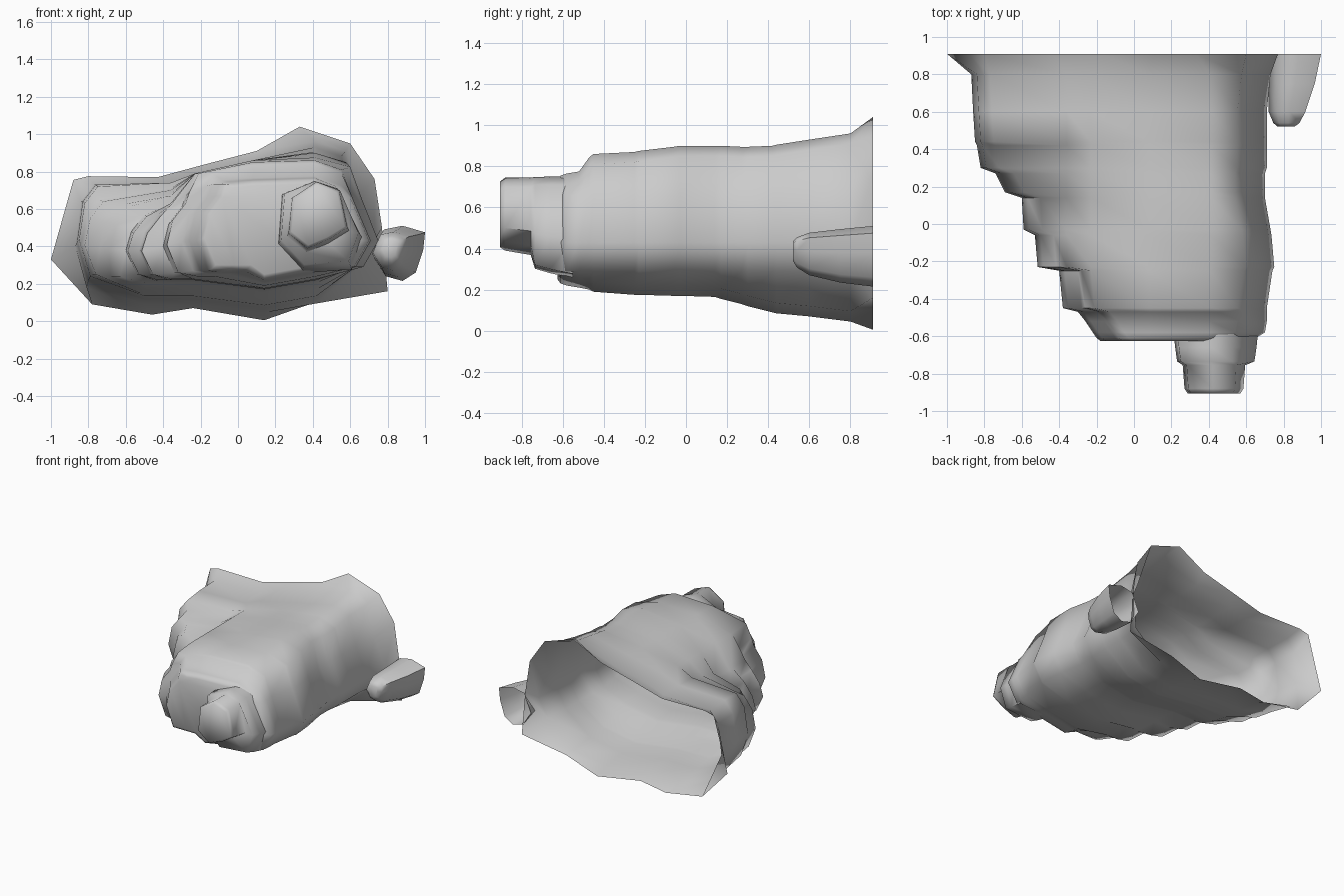
import bpy, bmesh, math

cube = bpy.data.objects.get("Cube")
if cube:
    bpy.data.objects.remove(cube, do_unlink=True)

rock = bpy.data.materials.new("Pale grey rock")
rock.use_nodes = True
colour = (0.6, 0.6, 0.6, 1)
rock.diffuse_color = colour
rock.node_tree.nodes["Principled BSDF"].inputs["Base Color"].default_value = colour


def loft(name, rings, angle=65):
    """Skin rings of (x, y, z) points from an open back to a closed front."""
    bm = bmesh.new()
    rows = [[bm.verts.new(p) for p in ring] for ring in rings]
    for back, front in zip(rows, rows[1:]):
        count = len(back)
        for i in range(count):
            j = (i + 1) % count
            bm.faces.new((back[i], back[j], front[j], front[i]))
    bm.faces.new(rows[-1])
    bmesh.ops.recalc_face_normals(bm, faces=bm.faces)
    mesh = bpy.data.meshes.new(name)
    bm.to_mesh(mesh)
    bm.free()
    obj = bpy.data.objects.new(name, mesh)
    bpy.context.collection.objects.link(obj)
    mesh.materials.append(rock)
    bpy.ops.object.select_all(action='DESELECT')
    obj.select_set(True)
    bpy.context.view_layer.objects.active = obj
    bpy.ops.object.shade_smooth_by_angle(angle=math.radians(angle))


def flat_ring(y, outline):
    return [(x, y, z) for x, z in outline]


def shrink(outline, cx, cz, factor):
    return [(cx + (x - cx) * factor, cz + (z - cz) * factor) for x, z in outline]


def cave_ring(y, left, shelf, low, top, right, floor):
    """Cross-section: a low shelf on one side, a high roof on the other."""
    shoulder = max(-.36, left + .12)
    crest = max(-.23, shoulder + .05)
    ridge = .54 + (right - .7) * 1.2
    outline = [
        (left, low + (shelf - low) * .4), (left + .03, shelf - .09),
        (left + .1, shelf), (shoulder, min(shelf + .06, .74)),
        (crest, min(top - .02, .79)), (.08, min(top - .01, .86)),
        (.41, top), (ridge, top - .05),
        (ridge + .06, .66), (right, .43),
        (right - .08, .29), (.42, floor + .05),
        (.14, floor), (max(left + .25, -.24), floor + .05),
        (max(left + .16, -.5), floor + .05), (left + .06, low)]
    return flat_ring(y, outline)


# Wide mouth at the back, open
mouth = [(-1, .33), (-.88, .755), (-.8, .775), (-.43, .77),
         (-.17, .84), (.1, .91), (.33, 1.04), (.6, .95),
         (.73, .76), (.77, .5), (.8, .16), (.41, .1),
         (.14, .005), (-.24, .07), (-.46, .035), (-.78, .09)]

# Terraces stepping in towards the front: y, left, shelf, low, top, right, floor
terraces = [
    (.8, -.87, .73, .18, .96, .73, .045),
    (.6, -.86, .73, .22, .93, .71, .07),
    (.44, -.85, .72, .24, .905, .71, .085),
    (.42, -.84, .65, .25, .9, .71, .09),
    (.3, -.82, .64, .25, .895, .71, .12),
    (.27, -.74, .62, .24, .895, .7, .13),
    (.17, -.69, .61, .24, .9, .7, .155),
    (.14, -.6, .57, .25, .9, .7, .165),
    (-.03, -.59, .56, .25, .9, .73, .17),
    (-.06, -.53, .57, .25, .895, .735, .17),
    (-.23, -.515, .56, .25, .875, .75, .175),
    (-.25, -.4, .61, .26, .87, .74, .175),
    (-.45, -.38, .63, .26, .86, .71, .19),
    (-.47, -.3, .66, .27, .845, .71, .2),
    (-.52, -.26, .67, .27, .775, .71, .21),
    (-.58, -.22, .67, .27, .765, .7, .22),
    (-.61, -.2, .67, .28, .755, .65, .23),
    (-.625, -.18, .66, .3, .735, .62, .25),
]
loft("cave_shell", [flat_ring(.91, mouth)] + [cave_ring(*t) for t in terraces])

# Blunt snout at the front, its root dropping to a lower ledge
root = [(.22, .42), (.24, .68), (.41, .75), (.53, .71), (.655, .46), (.6, .3), (.35, .28)]
tip = [(.27, .47), (.29, .66), (.42, .745), (.54, .7), (.585, .5), (.48, .435), (.37, .39)]
loft("front_snout", [
    flat_ring(-.55, shrink(root, .43, .75, 1.05)),
    flat_ring(-.66, root),
    flat_ring(-.735, shrink(root, .43, .72, .95)),
    flat_ring(-.755, shrink(tip, .43, .745, 1.06)),
    flat_ring(-.88, tip),
    flat_ring(-.905, shrink(tip, .43, .56, .9))])

# Small side hollow, open at the back
hollow = [(.72, .35), (.78, .49), (.88, .51), (1, .475),
          (.99, .38), (.95, .26), (.88, .215), (.79, .24)]
loft("side_hollow", [
    flat_ring(.91, hollow),
    flat_ring(.75, shrink(hollow, .72, .38, .88)),
    flat_ring(.6, shrink(hollow, .72, .4, .7)),
    flat_ring(.54, shrink(hollow, .77, .4, .5)),
    flat_ring(.52, shrink(hollow, .79, .4, .32))])
